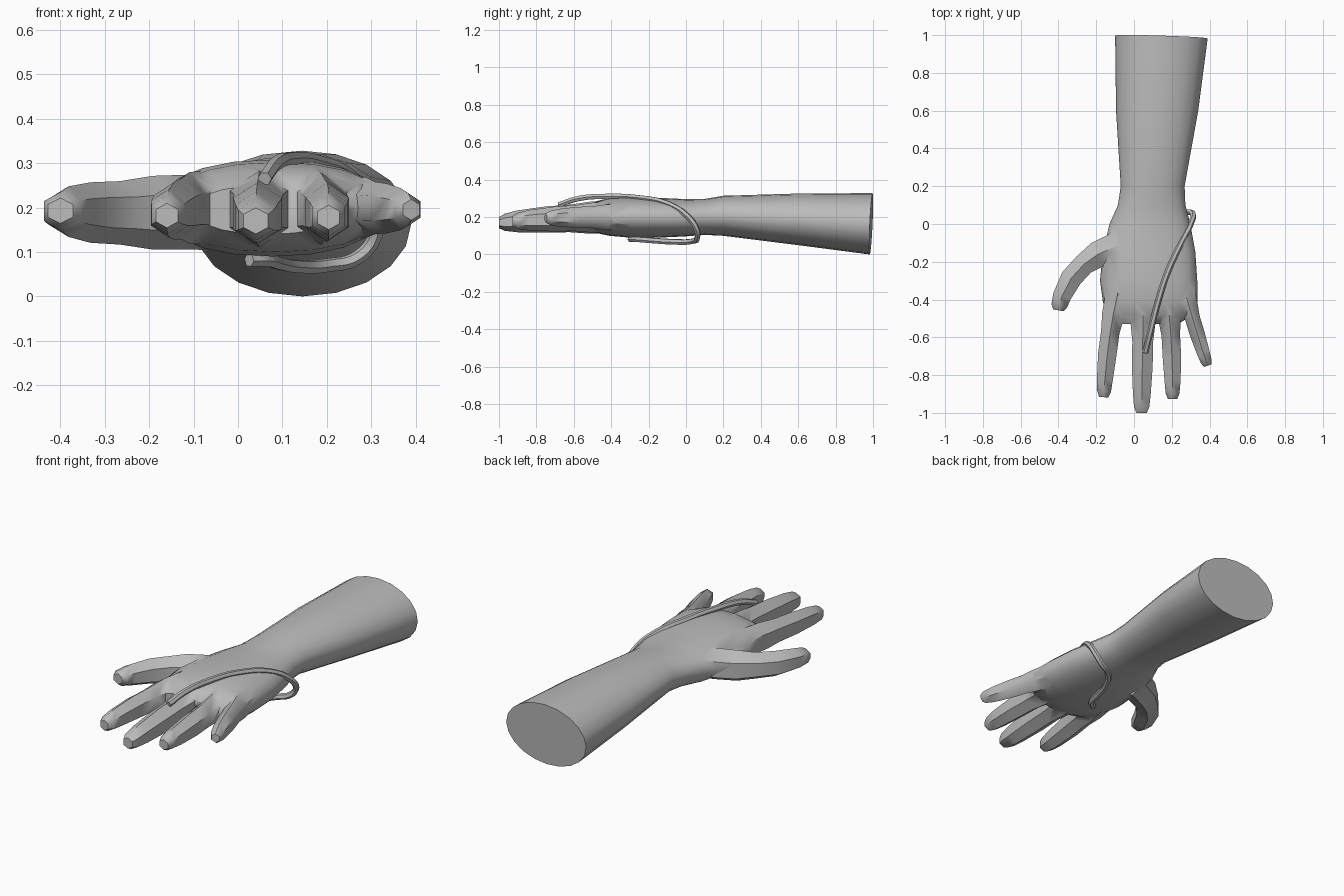
import bpy, bmesh, math
from mathutils import Vector

if "Cube" in bpy.data.objects:
    bpy.data.objects.remove(bpy.data.objects["Cube"])

grey = bpy.data.materials.new("grey")
grey.diffuse_color = (0.5, 0.5, 0.5, 1)
grey.use_nodes = True
grey.node_tree.nodes["Principled BSDF"].inputs["Base Color"].default_value = grey.diffuse_color


def loft(name, rings):
    """Skin a list of closed rings and cap both ends."""
    bm = bmesh.new()
    loops = [[bm.verts.new(p) for p in ring] for ring in rings]
    n = len(loops[0])
    for a, b in zip(loops, loops[1:]):
        for i in range(n):
            j = (i + 1) % n
            bm.faces.new((a[i], a[j], b[j], b[i]))
    bm.faces.new(loops[0])
    bm.faces.new(loops[-1])
    bmesh.ops.recalc_face_normals(bm, faces=bm.faces)
    me = bpy.data.meshes.new(name)
    bm.to_mesh(me)
    bm.free()
    me.materials.append(grey)
    ob = bpy.data.objects.new(name, me)
    bpy.context.collection.objects.link(ob)
    return ob


def arm_ring(y, x0, x1, z0, z1, n=20):
    """Rounded cross-section, a little squarer in the hand, slanted at the elbow end."""
    e = 1.0 if y > 0.1 else 0.92
    slant = 0.015 if y > 0.9 else 0
    pts = []
    for i in range(n):
        t = 2 * math.pi * i / n
        c, s = (math.copysign(abs(v) ** e, v) for v in (math.cos(t), math.sin(t)))
        pts.append((x0 + (x1 - x0) * (c + 1) / 2, y - slant * (c - s) / 2,
                    z0 + (z1 - z0) * (s + 1) / 2))
    return pts


# Shared digit taper: position along digit, width factor, height factor
TAPER = ((0, 1.3, 1.25), (.22, 1.22, 1.22), (.4, 1, 1.05), (.61, 1, 1),
         (.84, .86, .84), (.95, .74, .66), (1, .5, .42))


def digit(name, base, bend, tip, width, height, n=6):
    """Hexagonal tapered digit along a bent centre line."""
    a, b, c = Vector(base), Vector(bend), Vector(tip)
    rings = []
    for t, w, h in TAPER:
        centre = a * (1 - t) ** 2 + b * 2 * t * (1 - t) + c * t * t
        d = (b - a) * (1 - t) + (c - b) * t
        d.z = 0
        side = d.normalized().cross(Vector((0, 0, 1)))
        ring = []
        for i in range(n):
            ang = 2 * math.pi * i / n + math.pi / 2
            ring.append(centre + side * (math.cos(ang) * w * width / math.cos(math.pi / n))
                        + Vector((0, 0, math.sin(ang) * h * height)))
        rings.append(ring)
    return loft(name, rings)


# Forearm, wrist and palm: y, x min, x max, z min, z max
arm = loft("arm_and_hand", [arm_ring(*r) for r in (
    (0.99, -.10, .39, .00, .328),
    (0.60, -.095, .34, .05, .326),
    (0.20, -.07, .268, .10, .314),
    (0.10, -.085, .272, .105, .297),
    (0.00, -.13, .298, .097, .296),
    (-0.15, -.165, .325, .09, .303),
    (-0.30, -.18, .335, .09, .308),
    (-0.41, -.165, .335, .10, .302),
    (-0.48, -.145, .31, .115, .285),
    (-0.53, -.10, .235, .14, .25),
)])

# Four fingers and the thumb
digits = [
    digit("index_finger", (-.085, -.36, .2), (-.145, -.62, .2), (-.16, -.917, .182), .049, .066),
    digit("middle_finger", (.05, -.38, .2), (.045, -.68, .195), (.04, -1, .17), .055, .07),
    digit("ring_finger", (.175, -.38, .2), (.207, -.64, .195), (.204, -.927, .178), .049, .066),
    digit("little_finger", (.265, -.34, .2), (.315, -.53, .2), (.39, -.75, .195), .04, .056),
    digit("thumb", (-.08, -.11, .19), (-.36, -.21, .185), (-.4, -.457, .193), .057, .068),
]

# Merge the digits into the hand
bpy.context.view_layer.objects.active = arm
for d in digits:
    mod = arm.modifiers.new("join", 'BOOLEAN')
    mod.operation = 'UNION'
    mod.solver = 'EXACT'
    mod.object = d
    bpy.ops.object.modifier_apply(modifier=mod.name)
    bpy.data.objects.remove(d)

# Cord from the middle finger, around the side of the wrist, to the palm
cu = bpy.data.curves.new("cord", 'CURVE')
cu.dimensions = '3D'
cu.bevel_depth = 0.016
cu.bevel_resolution = 1
cu.resolution_u = 6
cu.use_fill_caps = True
route = [(.06, -.68, .265), (.085, -.58, .298), (.125, -.42, .311), (.18, -.25, .303),
         (.25, -.1, .272), (.3, 0, .212), (.31, .055, .14), (.27, .06, .088),
         (.2, .03, .07), (.13, -.07, .068), (.09, -.18, .075), (.06, -.27, .082),
         (.025, -.3, .082)]
sp = cu.splines.new('BEZIER')
sp.bezier_points.add(len(route) - 1)
for bp, co in zip(sp.bezier_points, route):
    bp.co = co
    bp.handle_left_type = bp.handle_right_type = 'AUTO'
cord = bpy.data.objects.new("cord", cu)
bpy.context.collection.objects.link(cord)
cu.materials.append(grey)
bpy.ops.object.select_all(action='DESELECT')
cord.select_set(True)
bpy.context.view_layer.objects.active = cord
bpy.ops.object.convert(target='MESH')
cord = bpy.context.view_layer.objects.active

# Smooth shading
for ob in (arm, cord):
    bpy.ops.object.select_all(action='DESELECT')
    ob.select_set(True)
    bpy.context.view_layer.objects.active = ob
    bpy.ops.object.shade_smooth_by_angle(angle=math.radians(55))
